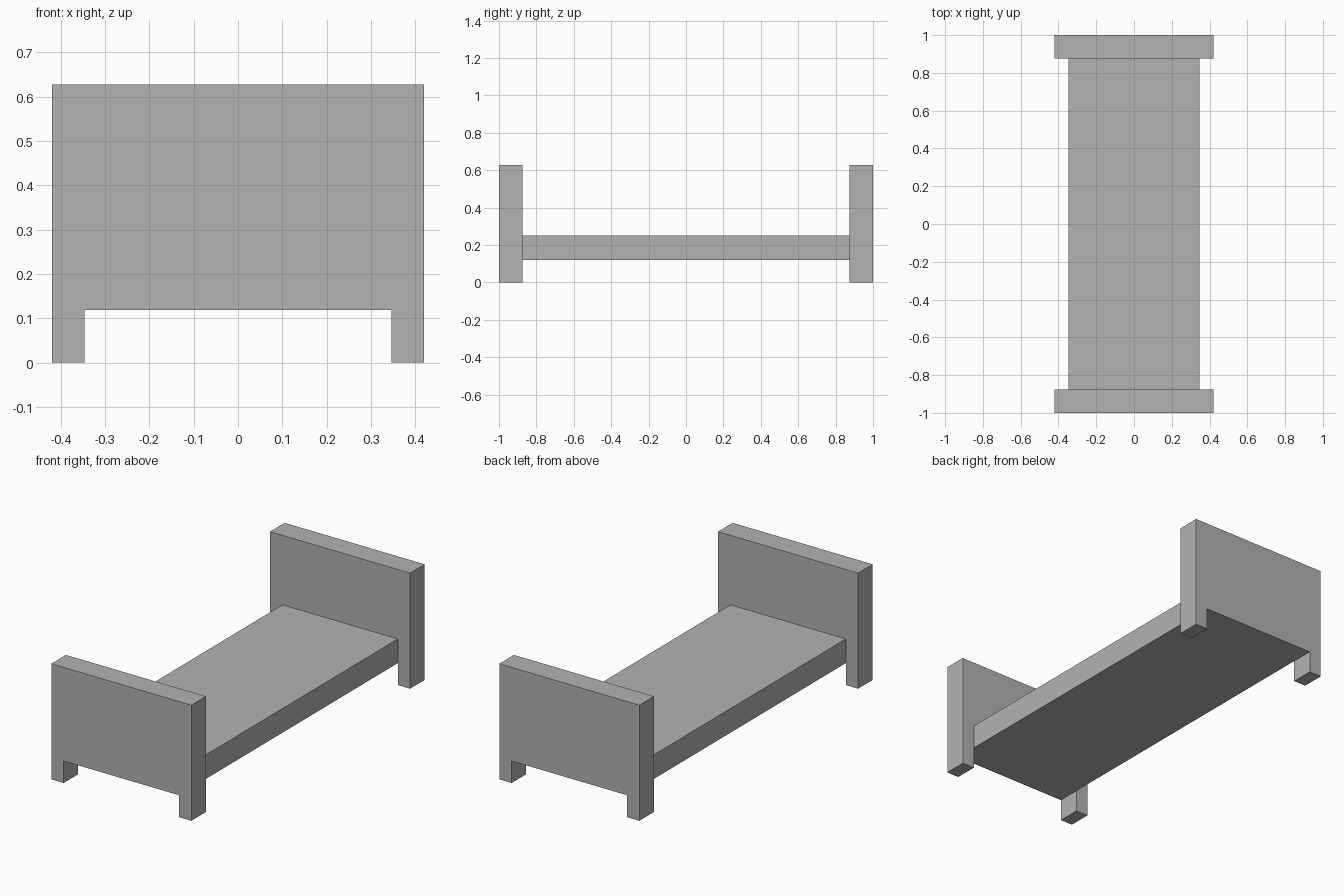
import bpy
import bmesh

# Remove the default object
cube = bpy.data.objects.get("Cube")
if cube:
    bpy.data.objects.remove(cube, do_unlink=True)

COLOUR = (0.448, 0.448, 0.448, 1.0)
grey = bpy.data.materials.new("plain grey")
grey.use_nodes = True
grey.diffuse_color = COLOUR
grey.node_tree.nodes["Principled BSDF"].inputs["Base Color"].default_value = COLOUR

HALF_WIDTH, HALF_LENGTH, HEIGHT = 0.42, 1.0, 0.627
INNER_WIDTH, INNER_LENGTH = 0.346, 0.875
BASE_LOW, BASE_TOP = 0.119, 0.25


def extrude_profile(name, profile, y_start, y_end):
    """Extrude an (x, z) outline along y into a closed solid."""
    bm = bmesh.new()
    face = bm.faces.new([bm.verts.new((x, y_start, z)) for x, z in profile])
    result = bmesh.ops.extrude_face_region(bm, geom=[face])
    moved = [v for v in result["geom"] if isinstance(v, bmesh.types.BMVert)]
    bmesh.ops.translate(bm, verts=moved, vec=(0, y_end - y_start, 0))
    bmesh.ops.recalc_face_normals(bm, faces=bm.faces)
    mesh = bpy.data.meshes.new(name)
    bm.to_mesh(mesh)
    bm.free()
    mesh.materials.append(grey)
    obj = bpy.data.objects.new(name, mesh)
    bpy.context.collection.objects.link(obj)
    return obj


# End boards, each with two short legs left by the notch
right_half = [(INNER_WIDTH, BASE_LOW), (INNER_WIDTH, 0),
              (HALF_WIDTH, 0), (HALF_WIDTH, HEIGHT)]
board = right_half + [(-x, z) for x, z in reversed(right_half)]
extrude_profile("footboard", board, -HALF_LENGTH, -INNER_LENGTH)
extrude_profile("headboard", board, INNER_LENGTH, HALF_LENGTH)

# Flat base between the boards
slab = [(-INNER_WIDTH, BASE_LOW), (INNER_WIDTH, BASE_LOW),
        (INNER_WIDTH, BASE_TOP), (-INNER_WIDTH, BASE_TOP)]
extrude_profile("bed_base", slab, -INNER_LENGTH, INNER_LENGTH)
